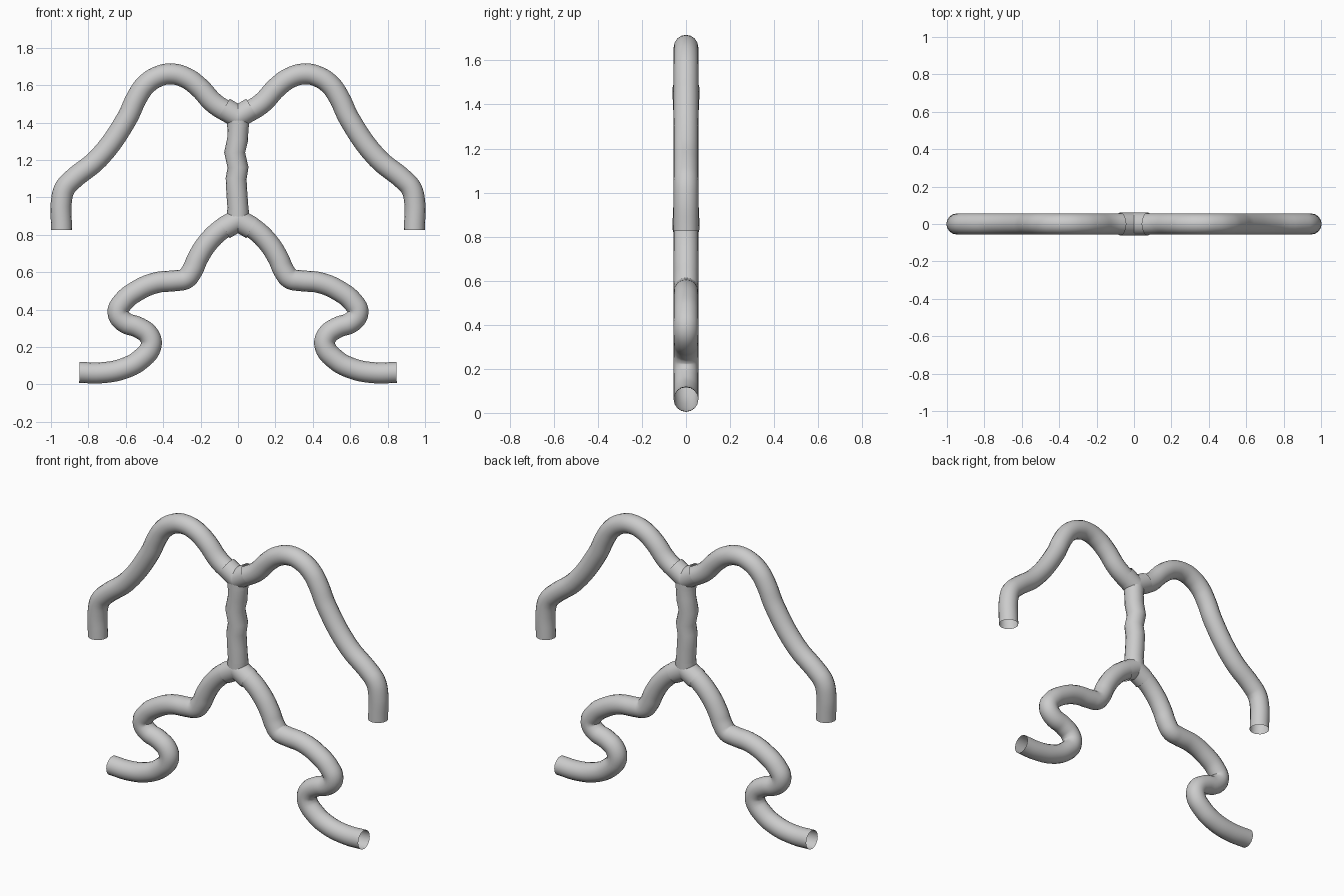
import bpy
from mathutils import Vector

if "Cube" in bpy.data.objects:
    bpy.data.objects.remove(bpy.data.objects["Cube"])

R = 0.056        # pipe radius
RC = 0.061       # junction collar radius


def tube(name, pts, radius, smooth_path=True, mirror=False):
    """Open round pipe swept along (x, z) points in the y = 0 plane."""
    cu = bpy.data.curves.new(name + "_path", 'CURVE')
    cu.dimensions = '3D'
    cu.bevel_depth = radius
    cu.bevel_resolution = 6
    cu.resolution_u = 5
    cu.use_fill_caps = False
    if smooth_path:
        sp = cu.splines.new('BEZIER')
        sp.bezier_points.add(len(pts) - 1)
        for bp, (x, z) in zip(sp.bezier_points, pts):
            bp.co = (x, 0, z)
            bp.handle_left_type = bp.handle_right_type = 'AUTO'
    else:
        sp = cu.splines.new('POLY')
        sp.points.add(len(pts) - 1)
        for p, (x, z) in zip(sp.points, pts):
            p.co = (x, 0, z, 1)
    tmp = bpy.data.objects.new(name + "_path", cu)
    bpy.context.collection.objects.link(tmp)
    dg = bpy.context.evaluated_depsgraph_get()
    me = bpy.data.meshes.new_from_object(tmp.evaluated_get(dg))
    bpy.data.objects.remove(tmp)
    ob = bpy.data.objects.new(name, me)
    bpy.context.collection.objects.link(ob)
    me.shade_smooth()
    if mirror:
        m = ob.modifiers.new("Mirror", 'MIRROR')
        m.use_axis[0] = True
        m.use_mirror_merge = False
    return ob


# upper branches: arch up, then step down to a vertical open end
tube("upper_branch", [
    (0.0, 1.43), (0.065, 1.462), (0.13, 1.505), (0.21, 1.59), (0.28, 1.64),
    (0.36, 1.66), (0.43, 1.645), (0.495, 1.60), (0.54, 1.535), (0.595, 1.42),
    (0.745, 1.21), (0.89, 1.09), (0.925, 1.05), (0.943, 0.99), (0.943, 0.825)],
    R, mirror=True)

# lower branches: winding down to a horizontal open end
tube("lower_branch", [
    (0.0, 0.878), (0.08, 0.835), (0.16, 0.76), (0.215, 0.675), (0.247, 0.605),
    (0.28, 0.565), (0.33, 0.555), (0.44, 0.543), (0.545, 0.497), (0.615, 0.44),
    (0.642, 0.385), (0.61, 0.335), (0.53, 0.303), (0.475, 0.26),
    (0.465, 0.205), (0.52, 0.134), (0.61, 0.085), (0.73, 0.062),
    (0.848, 0.064)], R, mirror=True)

# slightly crooked trunk
tube("trunk", [
    (0.0, 0.87), (0.0, 0.94), (-0.006, 1.02), (-0.01, 1.10), (0.0, 1.16),
    (-0.018, 1.24), (-0.002, 1.31), (0.0, 1.38), (0.0, 1.43)],
    R, smooth_path=False)

# three-way junctions: short collars around a ball
for label, c, d, s in (("upper", Vector((0, 1.43)), Vector((0.075, 0.045)), -1),
                       ("lower", Vector((0, 0.878)), Vector((0.075, -0.043)), 1)):
    tube(label + "_branch_collar", [c, c + d], RC, False, mirror=True)
    tube(label + "_trunk_collar", [c, c + Vector((0, 0.055 * s))], RC - 0.003, False)
    bpy.ops.mesh.primitive_uv_sphere_add(segments=20, ring_count=12, radius=RC,
                                         location=(0, 0, c.y))
    ball = bpy.context.object
    ball.name = label + "_junction_ball"
    ball.data.shade_smooth()
